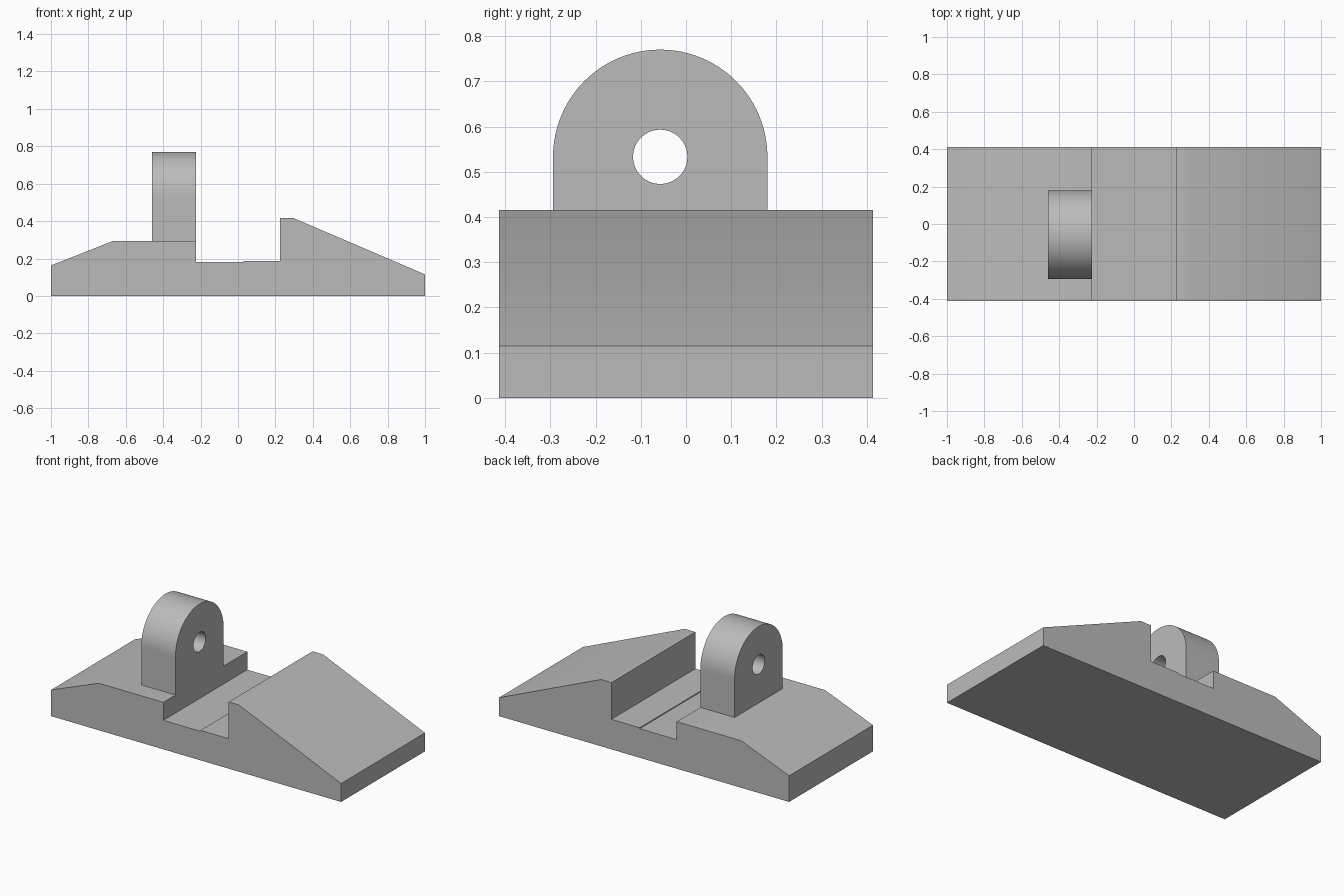
import bpy, bmesh
from math import cos, sin, pi, radians

cube = bpy.data.objects.get("Cube")
if cube:
    bpy.data.objects.remove(cube, do_unlink=True)

# Single plain grey material
grey = bpy.data.materials.new("plain_grey")
grey.use_nodes = True
colour = (0.5, 0.5, 0.5, 1)
grey.diffuse_color = colour
grey.node_tree.nodes["Principled BSDF"].inputs["Base Color"].default_value = colour


def finish(name, bm):
    bmesh.ops.recalc_face_normals(bm, faces=bm.faces)
    mesh = bpy.data.meshes.new(name)
    bm.to_mesh(mesh)
    bm.free()
    mesh.materials.append(grey)
    obj = bpy.data.objects.new(name, mesh)
    bpy.context.collection.objects.link(obj)
    bpy.ops.object.select_all(action='DESELECT')
    obj.select_set(True)
    bpy.context.view_layer.objects.active = obj
    bpy.ops.object.shade_smooth_by_angle(angle=radians(30))
    return obj


def extrude(bm, faces, vector):
    geom = bmesh.ops.extrude_face_region(bm, geom=faces, use_keep_orig=True)["geom"]
    moved = [v for v in geom if isinstance(v, bmesh.types.BMVert)]
    bmesh.ops.translate(bm, verts=moved, vec=vector)


# Base: side profile with ramps, channel and raised wedge, swept along y
HALF_DEPTH = 0.413
profile = [(-1, 0), (1, 0), (1, 0.115), (0.297, 0.416), (0.225, 0.416),
           (0.225, 0.187), (0.03, 0.187), (0.03, 0.181), (-0.225, 0.181),
           (-0.225, 0.293), (-0.67, 0.293), (-1, 0.163)]
bm = bmesh.new()
face = bm.faces.new([bm.verts.new((x, -HALF_DEPTH, z)) for x, z in profile])
extrude(bm, [face], (0, 2 * HALF_DEPTH, 0))
finish("base", bm)

# Lug: round top, square bottom, pierced by a round hole
X_BACK, X_FRONT = -0.461, -0.225
CY, CZ = -0.057, 0.533
RADIUS, DROP, HOLE = 0.237, 0.24, 0.06
STEPS = 96
bm = bmesh.new()
outer, inner = [], []
for i in range(STEPS):
    a = 2 * pi * i / STEPS
    c, s = cos(a), sin(a)
    if s >= 0:
        y, z = RADIUS * c, RADIUS * s
    else:
        m = max(abs(c), abs(s))
        y, z = RADIUS * c / m, DROP * s / m
    outer.append(bm.verts.new((X_BACK, CY + y, CZ + z)))
    inner.append(bm.verts.new((X_BACK, CY + HOLE * c, CZ + HOLE * s)))
ring = [bm.faces.new((outer[i], outer[(i + 1) % STEPS], inner[(i + 1) % STEPS], inner[i]))
        for i in range(STEPS)]
extrude(bm, ring, (X_FRONT - X_BACK, 0, 0))
finish("pierced_lug", bm)
